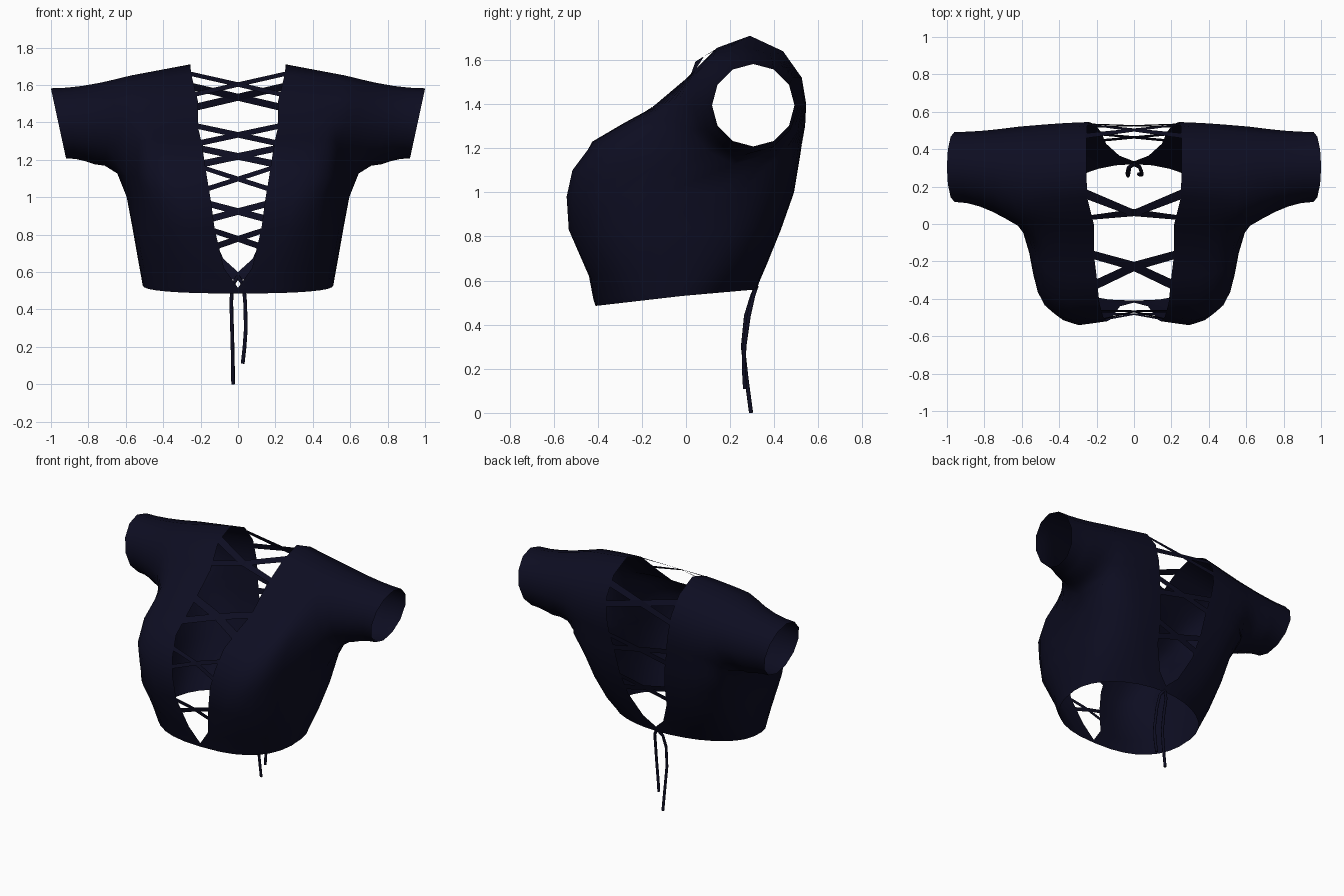
import bpy, bmesh
from math import sin, cos, pi, radians
from mathutils import Vector

cube = bpy.data.objects.get("Cube")
if cube:
    bpy.data.objects.remove(cube)

navy = bpy.data.materials.new("dark_navy_cloth")
navy.use_nodes = True
colour = (0.004, 0.004, 0.0155, 1)
navy.diffuse_color = colour
navy.node_tree.nodes["Principled BSDF"].inputs["Base Color"].default_value = colour

# Laced edge of one half as (x, y, z): front hem, over the shoulder, back hem
FRONT_EDGE = [(0, -.41, .485), (0, -.42, .515), (.075, -.44, .62), (.125, -.54, .83),
              (.145, -.55, .98), (.165, -.525, 1.1), (.185, -.425, 1.23), (.2, -.28, 1.315),
              (.215, -.16, 1.38), (.215, 0, 1.515), (.25, .14, 1.655), (.255, .29, 1.71)]
BACK_EDGE = [(.255, .44, 1.64), (.25, .525, 1.52), (.24, .545, 1.4), (.225, .54, 1.3),
             (.21, .525, 1.22), (.195, .515, 1.15), (.175, .49, 1.0), (.15, .43, .83),
             (.078, .365, .67), (0, .335, .6), (0, .32, .56)]
EDGE = [Vector(p) for p in FRONT_EDGE + BACK_EDGE]
# The edge itself sits slightly behind the fullest part of the bust
RIM = [c + Vector((0, min(.03, max(0, (-c.y - .44) * .35)), 0)) for c in EDGE]
SEAM = [Vector(p) for p in [(.51, -.02, .53), (.515, -.01, .56), (.535, .03, .67),
                            (.565, .08, .84), (.595, .13, 1.0)]]
TOP = len(FRONT_EDGE) - 1
RING = 12


def armhole(k):
    a = radians(30 * k)
    return Vector((.62 + .045 * cos(a), .255 - .265 * sin(a), 1.39 - .26 * cos(a)))


def cuff(k):
    a = radians(30 * k)
    z = 1.395 - .187 * cos(a)
    return Vector((.92 + .08 * (z - 1.21) / .37, .305 - .187 * sin(a), z))


def finish(obj):
    obj.data.materials.append(navy)
    bpy.context.view_layer.objects.active = obj
    for o in bpy.context.selected_objects:
        o.select_set(False)
    obj.select_set(True)


def mesh_object(name, bm):
    mesh = bpy.data.meshes.new(name)
    bm.to_mesh(mesh)
    bm.free()
    obj = bpy.data.objects.new(name, mesh)
    bpy.context.collection.objects.link(obj)
    finish(obj)
    return obj


# Bodice: sweep from the laced edge round to the side seam, then out along the sleeve
side = SEAM + [armhole(k) for k in range(RING)] + [armhole(0)] + SEAM[::-1]
bm = bmesh.new()
rows = [[bm.verts.new(p) for p in RIM]]
STEPS = 8
for r in range(1, STEPS + 1):
    s = r / STEPS
    row = []
    for i, (c, e) in enumerate(zip(EDGE, side)):
        # Rounded round the body, softer at the hem, straight over the shoulder
        away = (TOP - i) / 4 if i <= TOP else (i - TOP - 2) / 4
        w = min(1, max(0, away))
        hem = max(0, abs(i - TOP) - 7) / 4
        power = .67 + hem * (.33 if i > TOP else .14)
        fx = s + (sin(s * pi / 2) ** power - s) * w
        fy = s + (1 - max(0, cos(s * pi / 2)) ** power - s) * w
        p = Vector((c.x + (e.x - c.x) * fx, c.y + (e.y - c.y) * fy, c.z + (e.z - c.z) * fy))
        # Hollow beside the armpit, deeper in front
        hollow = .75 if i <= TOP else .35
        p.x -= hollow * s ** 3 * (1 - s) * max(0, min(1, 1.5 - abs(abs(i - TOP) - 5) / 2))
        row.append(bm.verts.new(p))
    rows.append(row)

first = len(SEAM)
sleeve = [rows[-1][first:first + RING + 1]]
for r in range(1, 6):
    t = r / 5
    f = sin(t * pi / 2)
    ring = []
    for k in range(RING):
        a, b = armhole(k), cuff(k)
        p = a.lerp(b, f)
        p.x = a.x + (b.x - a.x) * t
        ring.append(bm.verts.new(p))
    sleeve.append(ring + ring[:1])

for grid in (rows, sleeve):
    for a, b in zip(grid, grid[1:]):
        for i in range(len(a) - 1):
            bm.faces.new((a[i], a[i + 1], b[i + 1], b[i]))

# Ease the fold under the arm where the sleeve meets the body
fold = sleeve[0] + rows[-2][first:first + RING + 1] + sleeve[1]
fold = {v for v in fold if v.co.z < 1.32}
bmesh.ops.remove_doubles(bm, verts=bm.verts, dist=.0005)
for _ in range(3):
    bmesh.ops.smooth_vert(bm, verts=[v for v in fold if v.is_valid], factor=.4,
                          use_axis_x=True, use_axis_y=True, use_axis_z=True)
bmesh.ops.recalc_face_normals(bm, faces=bm.faces)
probe = max(bm.faces, key=lambda f: f.calc_center_median().z)
if probe.normal.z < 0:
    bmesh.ops.reverse_faces(bm, faces=bm.faces)
bodice = mesh_object("bodice", bm)
mirror = bodice.modifiers.new("mirror", 'MIRROR')
mirror.merge_threshold = .0005
bpy.ops.object.shade_smooth_by_angle(angle=radians(80))


# Lacing: flat ribbons crossing between the two edges
def edge_at(points, z, sign):
    for a, b in zip(points, points[1:]):
        if a.z <= z <= b.z:
            p = a.lerp(b, (z - a.z) / (b.z - a.z))
            return Vector((sign * (p.x + .006), p.y, p.z))


def lacing(name, points, crossings):
    bm = bmesh.new()
    for z, rise, half, bow in crossings:
        for sign in (1, -1):
            rims = []
            for h in (-half, half):
                a = edge_at(points, z + rise + h, sign)
                b = edge_at(points, z - rise + h, -sign)
                middle = (a + b) / 2 + Vector((0, bow, 0))
                rims.append([bm.verts.new(p) for p in (a, middle, b)])
            low, high = rims
            for i in range(2):
                bm.faces.new((low[i], low[i + 1], high[i + 1], high[i]))
    mesh_object(name, bm)


lacing("front_lacing", RIM[:TOP + 1],
       [(1.605, .055, .012, -.035), (1.335, .045, .015, .02),
        (1.1, .055, .013, .02), (.78, .04, .016, .01)])
lacing("back_lacing", RIM[:TOP - 1:-1],
       [(1.535, .06, .019, 0), (1.22, .045, .018, 0), (.925, .045, .018, 0)])


# Loose ends of the back lace
def cord(name, path):
    curve = bpy.data.curves.new(name, 'CURVE')
    curve.dimensions = '3D'
    curve.bevel_depth = .01
    curve.bevel_resolution = 1
    curve.use_fill_caps = True
    spline = curve.splines.new('POLY')
    spline.points.add(len(path) - 1)
    for point, p in zip(spline.points, path):
        point.co = (*p, 1)
    obj = bpy.data.objects.new(name, curve)
    bpy.context.collection.objects.link(obj)
    finish(obj)


cord("right_tie", [(0, .32, .575), (-.03, .3, .53), (-.036, .272, .44), (-.032, .258, .3),
                   (-.028, .275, .15), (-.026, .295, 0)])
cord("left_tie", [(0, .32, .575), (.03, .305, .53), (.038, .285, .44), (.042, .265, .3),
                  (.035, .262, .2), (.025, .267, .11)])
